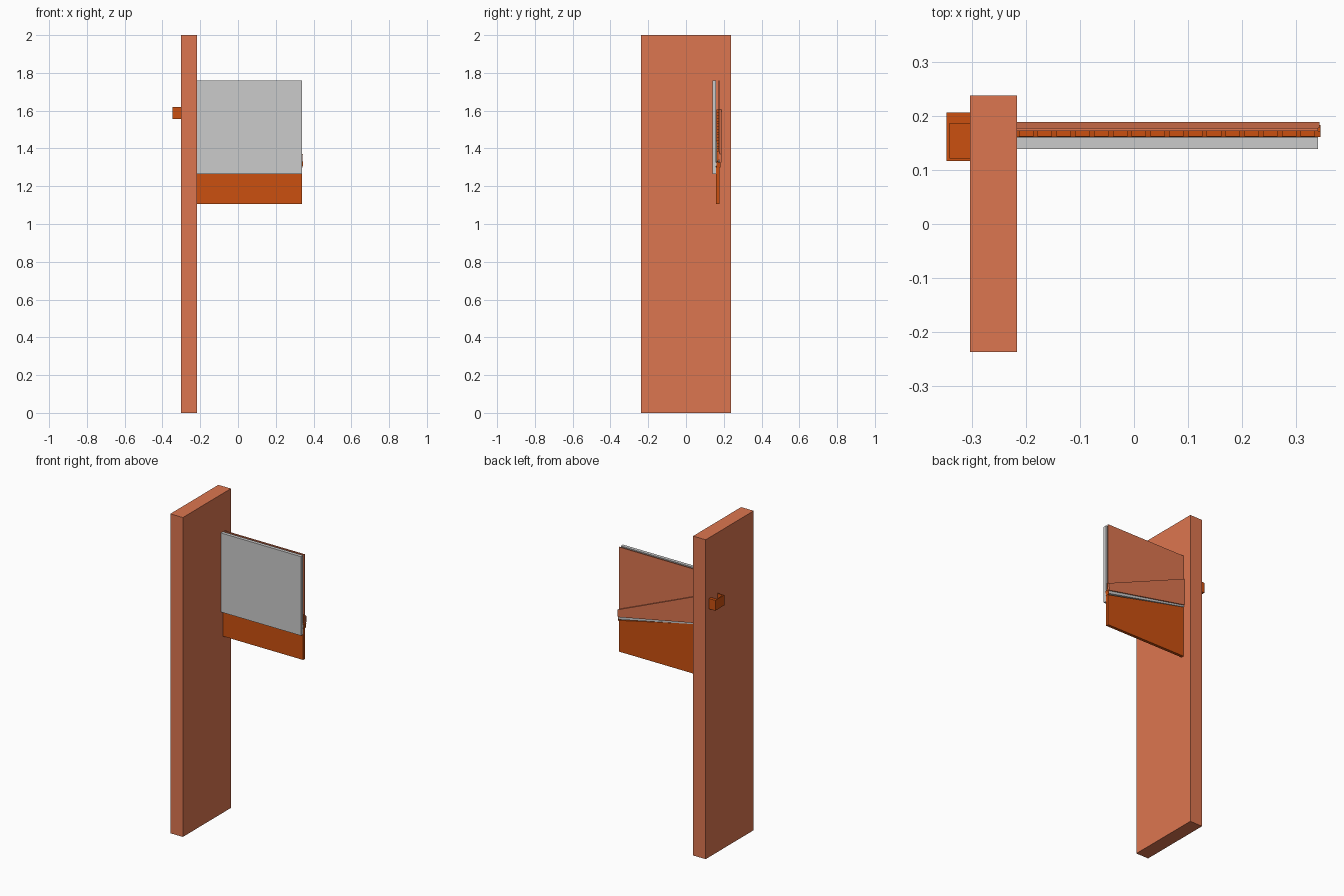
import bpy, bmesh

if "Cube" in bpy.data.objects:
    bpy.data.objects.remove(bpy.data.objects["Cube"])


def material(name, rgb):
    m = bpy.data.materials.new(name)
    m.diffuse_color = (*rgb, 1)
    m.use_nodes = True
    m.node_tree.nodes["Principled BSDF"].inputs["Base Color"].default_value = m.diffuse_color
    return m


SALMON = material("salmon", (0.72, 0.18, 0.08))
ORANGE = material("orange", (0.60, 0.08, 0.005))
X0, X1 = -0.216, 0.34


def finish(name, bm, mat):
    bmesh.ops.recalc_face_normals(bm, faces=bm.faces)
    me = bpy.data.meshes.new(name)
    bm.to_mesh(me)
    bm.free()
    ob = bpy.data.objects.new(name, me)
    bpy.context.collection.objects.link(ob)
    if mat:
        me.materials.append(mat)
    return ob


def add_prism(bm, profile, y0, y1):
    """Extrude an xz outline along y."""
    f = bm.faces.new([bm.verts.new((x, y0, z)) for x, z in profile])
    r = bmesh.ops.extrude_face_region(bm, geom=[f])
    vs = [v for v in r["geom"] if isinstance(v, bmesh.types.BMVert)]
    bmesh.ops.translate(bm, verts=vs, vec=(0, y1 - y0, 0))


def prism(name, profile, y0, y1, mat=None):
    bm = bmesh.new()
    add_prism(bm, profile, y0, y1)
    return finish(name, bm, mat)


def rect(xa, xb, za, zb):
    return [(xa, za), (xb, za), (xb, zb), (xa, zb)]


# upright post
prism("post", rect(-0.303, X0, 0, 2), -0.237, 0.238, SALMON)

# front cover, lower board and thin back board
prism("front_panel", rect(X0, X1, 1.265, 1.76), 0.139, 0.160)
prism("lower_board", [(X0, 1.105), (X1, 1.105), (X1, 1.30), (X0, 1.425)],
      0.160, 0.178, ORANGE)
prism("back_board", [(X0, 1.45), (X1, 1.34), (X1, 1.76), (X0, 1.76)],
      0.172, 0.178, SALMON)

# tapering rail on the back and the thin strip beneath it
prism("tapered_rail", [(X0, 1.435), (X1, 1.325), (X1 + 0.003, 1.37), (X0, 1.605)],
      0.178, 0.189, SALMON)
prism("grey_strip", [(X0, 1.425), (X1, 1.307), (X1, 1.325), (X0, 1.44)],
      0.160, 0.182)

# row of upright slats hidden between the boards
bm = bmesh.new()
add_prism(bm, [(X0, 1.44), (X1, 1.322), (X1 + 0.005, 1.33), (X0, 1.46)], 0.161, 0.172)
n = 16
for i in range(n):
    t = i / n
    x = X0 + 0.003 + (X1 - X0) * t
    bottom, top = 1.44 - 0.115 * t, 1.605 - 0.235 * t
    add_prism(bm, rect(x, x + 0.027, bottom, top), 0.162, 0.172)
finish("slats", bm, ORANGE)
prism("slat_end_tip", [(X1 - 0.003, 1.30), (X1 + 0.002, 1.30), (X1 + 0.005, 1.325), (X1, 1.325)],
      0.161, 0.183, ORANGE)

# small open-topped bracket on the other face of the post
bm = bmesh.new()
add_prism(bm, rect(-0.347, -0.303, 1.555, 1.565), 0.117, 0.206)
add_prism(bm, rect(-0.347, -0.341, 1.565, 1.62), 0.117, 0.206)
for ya, yb in ((0.117, 0.122), (0.186, 0.206)):
    add_prism(bm, rect(-0.341, -0.303, 1.565, 1.62), ya, yb)
finish("bracket", bm, ORANGE)
